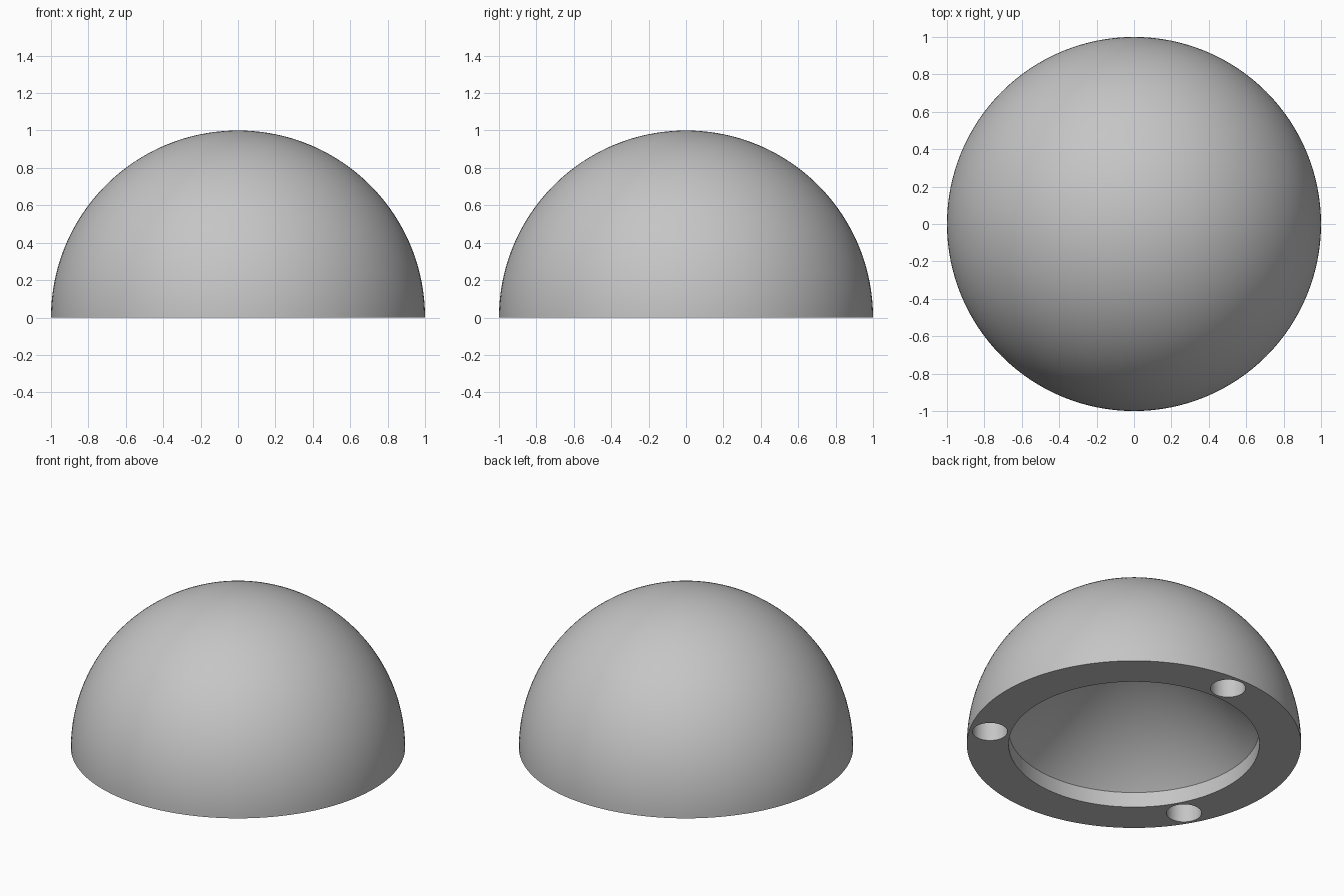
import bpy, math

cube = bpy.data.objects.get("Cube")
if cube:
    bpy.data.objects.remove(cube, do_unlink=True)

SEGMENTS = 128
RINGS = 48
CAVITY_RADIUS = 0.75
LIP_HEIGHT = 0.1
CAVITY_TOP = 0.85
HOLE_DEPTH = 0.15

grey = bpy.data.materials.new("light grey")
grey.use_nodes = True
colour = (0.56, 0.56, 0.56, 1)
grey.diffuse_color = colour
grey.node_tree.nodes["Principled BSDF"].inputs["Base Color"].default_value = colour


def lathe(name, profile):
    """Closed solid turned around z; the profile starts and ends on the axis."""
    verts = [(0, 0, profile[0][1])]
    rings = profile[1:-1]
    for r, z in rings:
        for i in range(SEGMENTS):
            a = math.tau * i / SEGMENTS
            verts.append((r * math.cos(a), r * math.sin(a), z))
    last = len(verts)
    verts.append((0, 0, profile[-1][1]))
    faces = []
    for i in range(SEGMENTS):
        j = (i + 1) % SEGMENTS
        faces.append((0, 1 + j, 1 + i))
        for k in range(len(rings) - 1):
            lo, hi = 1 + k * SEGMENTS, 1 + (k + 1) * SEGMENTS
            faces.append((lo + i, lo + j, hi + j, hi + i))
        top = 1 + (len(rings) - 1) * SEGMENTS
        faces.append((top + i, top + j, last))
    mesh = bpy.data.meshes.new(name)
    mesh.from_pydata(verts, [], faces)
    mesh.materials.append(grey)
    obj = bpy.data.objects.new(name, mesh)
    bpy.context.collection.objects.link(obj)
    return obj


# Hollow dome: conical cavity with a short straight lip, flat rim, round outside
profile = [(0, CAVITY_TOP), (CAVITY_RADIUS, LIP_HEIGHT), (CAVITY_RADIUS, 0)]
for k in range(RINGS + 1):
    a = math.pi / 2 * k / RINGS
    profile.append((math.cos(a), math.sin(a)))
dome = lathe("dome", profile)

# Three round sockets in the rim
for n in range(3):
    a = math.radians(90 + 120 * n)
    bpy.ops.mesh.primitive_cylinder_add(
        vertices=48, radius=0.105, depth=2 * HOLE_DEPTH,
        location=(0.875 * math.cos(a), 0.875 * math.sin(a), 0))
    cutter = bpy.context.object
    cutter.name = f"socket_cutter_{n + 1}"
    cutter.data.materials.append(grey)
    cut = dome.modifiers.new(f"socket_{n + 1}", "BOOLEAN")
    cut.operation = "DIFFERENCE"
    cut.solver = "EXACT"
    cut.object = cutter

# Apply the cuts and drop the cutters
bpy.ops.object.select_all(action="DESELECT")
dome.select_set(True)
bpy.context.view_layer.objects.active = dome
for cut in list(dome.modifiers):
    cutter = cut.object
    bpy.ops.object.modifier_apply(modifier=cut.name)
    bpy.data.objects.remove(cutter, do_unlink=True)

bpy.ops.object.shade_smooth_by_angle(angle=math.radians(30))
